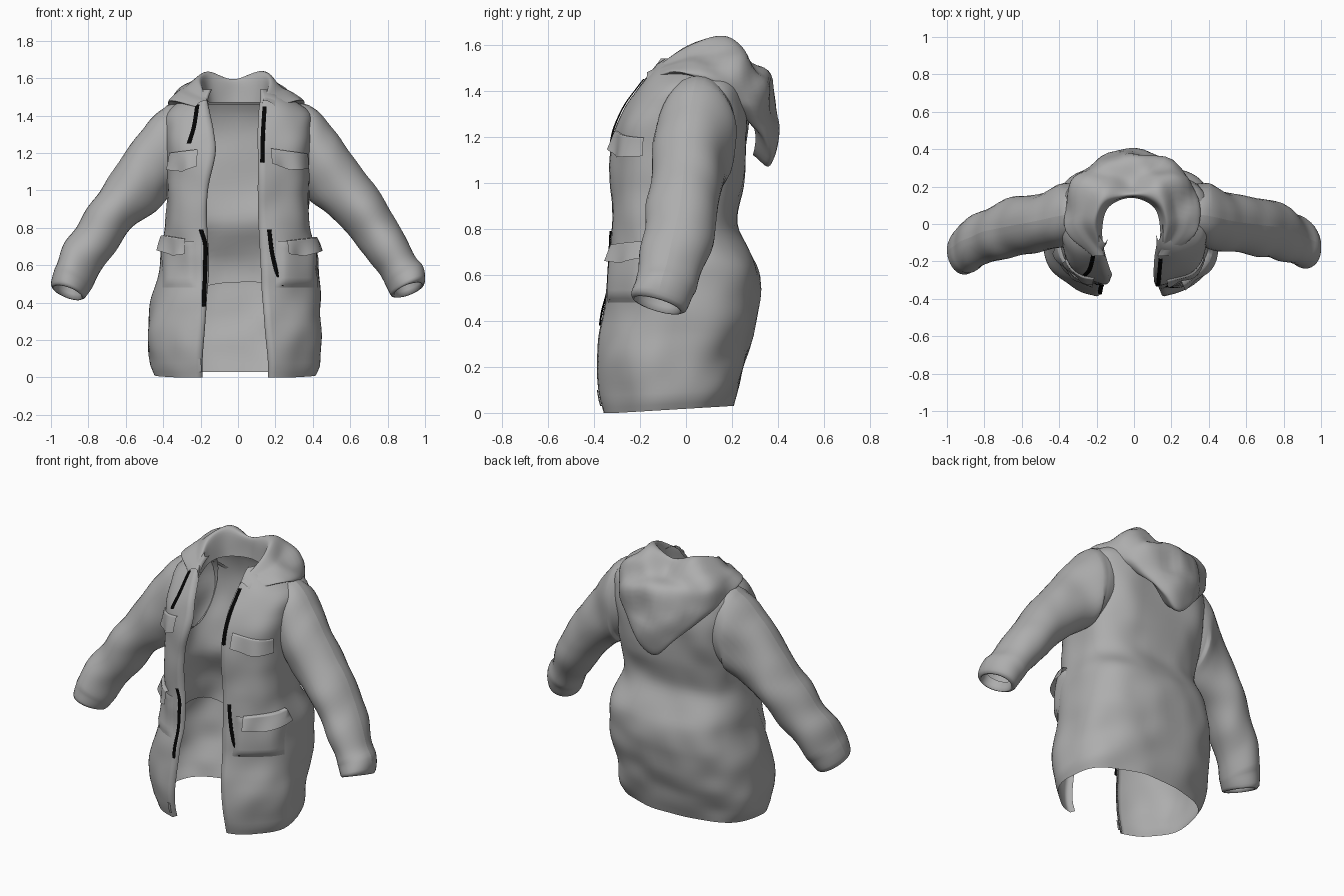
import bpy, math
from mathutils import Vector, noise

if "Cube" in bpy.data.objects:
    bpy.data.objects.remove(bpy.data.objects["Cube"])


def material(name, v):
    m = bpy.data.materials.new(name)
    m.diffuse_color = (v, v, v, 1)
    m.use_nodes = True
    m.node_tree.nodes["Principled BSDF"].inputs["Base Color"].default_value = m.diffuse_color
    return m


GREY = material("grey cloth", 0.42)
BLACK = material("black cord", 0.001)


def interp(rows, t):
    """Smooth curve through rows of (key, a, b, ...)."""
    t = min(max(t, rows[0][0]), rows[-1][0])
    i = 0
    while i < len(rows) - 2 and t > rows[i + 1][0]:
        i += 1

    def slope(j, k):
        a, b = rows[max(j - 1, 0)], rows[min(j + 1, len(rows) - 1)]
        return (b[k] - a[k]) / (b[0] - a[0])

    p, q = rows[i], rows[i + 1]
    h = q[0] - p[0]
    s = (t - p[0]) / h
    out = []
    for k in range(1, len(p)):
        out.append((2*s**3 - 3*s*s + 1) * p[k] + (s**3 - 2*s*s + s) * h * slope(i, k)
                   + (3*s*s - 2*s**3) * q[k] + (s**3 - s*s) * h * slope(i + 1, k))
    return out


def sheet(name, f, nu, nv, mat=GREY, flip=False):
    """Grid surface from f(u, v), both running 0 to 1."""
    verts = [f(i / nu, j / nv) for j in range(nv + 1) for i in range(nu + 1)]
    faces = []
    for j in range(nv):
        for i in range(nu):
            a = j * (nu + 1) + i
            q = (a, a + 1, a + nu + 2, a + nu + 1)
            faces.append(q[::-1] if flip else q)
    me = bpy.data.meshes.new(name)
    me.from_pydata(verts, [], faces)
    me.materials.append(mat)
    for p in me.polygons:
        p.use_smooth = True
    ob = bpy.data.objects.new(name, me)
    bpy.context.collection.objects.link(ob)
    return ob


def wrinkle(p, freq, amp):
    return noise.noise(Vector(p) * freq) * amp


# Coat body levels: height, centre x, half width, front y, back y, left edge, right edge
BODY = [
    (0.00, -.02, .43, -.385, .20, .20, .17),
    (0.06, -.02, .455, -.395, .215, .20, .17),
    (0.25, -.02, .465, -.41, .265, .19, .155),
    (0.42, -.01, .45, -.375, .31, .175, .14),
    (0.62, .01, .425, -.345, .315, .165, .13),
    (0.82, .00, .385, -.33, .22, .175, .12),
    (1.00, .00, .38, -.33, .25, .17, .115),
    (1.20, .00, .385, -.315, .27, .13, .115),
    (1.32, .00, .39, -.27, .265, .14, .115),
    (1.42, .00, .38, -.205, .24, .16, .12),
    (1.49, -.01, .28, -.16, .20, .17, .13),
    (1.54, -.02, .175, -.14, .155, .15, .13),
]
# Roundness of the section: height, front, back
ROUND = [(0, .95, .78), (.4, .9, .75), (.8, .75, .7), (1.1, .66, .56), (1.4, .7, .56), (1.54, .75, .75)]


def edge_angle(dist, w, z):
    return math.pi - math.asin(min(max(dist / w, .02), .99) ** (1 / interp(ROUND, z)[0]))


def body_point(z, ang, off=0.0):
    xc, w, yf, yb, _, _ = interp(BODY, z)
    s, c = math.sin(ang), math.cos(ang)
    pw = interp(ROUND, z)[0 if c < 0 else 1]
    sx = math.copysign(abs(s) ** pw, s)
    sy = math.copysign(abs(c) ** pw, c)
    yc, d = (yf + yb) / 2, (yb - yf) / 2
    out = Vector((s / w, c / d, 0)).normalized()
    p = Vector((xc + w * sx, yc + d * sy, z))
    return p + out * (off + wrinkle((p.x, p.y, z), 6, .016))


def front_point(x, z, off):
    xc, w = interp(BODY, z)[:2]
    a = edge_angle(abs(x - xc), w, z)
    return body_point(z, a if x > xc else -a, off)


def body(u, v):
    z = v * 1.54
    xc, w, _, _, el, er = interp(BODY, z)
    al, ar = edge_angle(el + xc, w, z), edge_angle(er - xc, w, z)
    # outermost columns turn inward as the front facing
    t = min(max((u - .012) / .976, 0), 1)
    p = body_point(z, -al + (al + ar) * t)
    if u < .01 or u > .99:
        p.y += .03
        p.x += .01 if u < .5 else -.01
    # back hem hangs a little higher
    p.z += .03 * max(0, (p.y + .3) / .5) * max(0, 1 - v * 6)
    return p


sheet("coat_body", body, 80, 60, flip=True)


# Lining inside the back, with a pointed lower edge
def lining(u, v):
    low = .46 + .05 * abs(math.sin(u * 9)) * (1 - v)
    return body_point(low + (1.46 - low) * v, (u - .5) * 3.6, -.022 - .02 * (1 - v) ** 3)


sheet("lining", lining, 36, 30)

# Sleeve rings: step, outer x z, inner x z, centre y, half depth
SLEEVE = [
    (0, .25, 1.465, .33, 1.0, .06, .15),
    (1, .39, 1.45, .385, .95, .045, .172),
    (2, .53, 1.30, .44, .90, .015, .16),
    (3, .67, 1.10, .55, .81, -.005, .16),
    (4, .80, .91, .64, .70, -.025, .15),
    (5, .90, .76, .73, .58, -.06, .145),
    (6, .965, .63, .78, .50, -.09, .14),
    (6.3, .985, .595, .79, .485, -.10, .13),
    (7, 1.0, .515, .825, .445, -.12, .115),
    (7.3, .985, .495, .835, .445, -.125, .10),
    (7.6, .97, .56, .83, .50, -.115, .09),
]


def sleeve(side):
    def f(u, v):
        t = v * 7.6
        ox, oz, ix, iz, yc, hd = interp(SLEEVE, t)
        a = (u % 1) * 2 * math.pi
        c = math.cos(a)
        y = hd * math.sin(a)
        x = (ox + ix) / 2 + (ox - ix) / 2 * c
        z = (oz + iz) / 2 + (oz - iz) / 2 * c
        far = max(0, min(1, (t - 2) / 4))
        z -= y * .28 * max(0, min(1, (t - 5) / 2))
        if side < 0:
            yc -= .03 * far
            z -= .015 * far
        n = wrinkle((x * side, y * .6, z), 6, .02 if 1 < t < 7 else 0)
        return (side * min(1, x + n * c * .7), yc + y + n * math.sin(a), z + n * c * .7)
    return f


for side, label in ((1, "left"), (-1, "right")):
    sheet(label + "_sleeve", sleeve(side), 32, 50, flip=side > 0)

# Hood and collar: each row runs from centre back round to the front edge
HOOD = [
    [(0, .14, 1.47), (.12, .09, 1.47), (.155, -.03, 1.47), (.14, -.17, 1.43)],
    [(0, .16, 1.60), (.14, .12, 1.63), (.19, .00, 1.59), (.145, -.17, 1.47)],
    [(0, .24, 1.53), (.17, .23, 1.58), (.26, .02, 1.55), (.16, -.17, 1.48)],
    [(0, .35, 1.48), (.29, .25, 1.49), (.31, .00, 1.52), (.19, -.17, 1.47)],
    [(0, .40, 1.26), (.29, .27, 1.36), (.36, -.01, 1.48), (.21, -.17, 1.45)],
    [(0, .37, 1.08), (.18, .31, 1.23), (.34, .03, 1.46), (.20, -.16, 1.44)],
    [(0, .29, 1.12), (.16, .285, 1.26), (.31, .08, 1.44), (.19, -.15, 1.44)],
]


def hood(u, v):
    rows = []
    for j, r in enumerate(HOOD):
        pts = [(-k, -r[k][0], *r[k][1:]) for k in (3, 2, 1)] + [(k, *r[k]) for k in range(4)]
        rows.append((j, *interp(pts, u * 6 - 3)))
    p = Vector(interp(rows, v * 6))
    n = wrinkle(p, 8, .04 * math.sin(math.pi * u) * math.sin(math.pi * v))
    p += Vector((p.x, .2, .25)).normalized() * n
    p.x -= .015
    return p


sheet("hood", hood, 48, 48)


# Pockets follow the front of the body
def pocket(name, x0, x1, z0, z1, depth):
    def f(u, v):
        rim = min(1, 6 * min(u, 1 - u, v * 1.2, (1 - v) * 1.2 + .1))
        return front_point(x0 + (x1 - x0) * u, z0 + (z1 - z0) * v, .003 + depth * rim)
    sheet(name, f, 14, 14)


def flap(name, x0, x1, z0, z1, base, lift, tilt):
    def f(u, v):
        # pointed lower edge, curling away from the cloth
        zb = z0 - .02 * (1 - abs(2 * u - 1))
        z = zb + (z1 - zb) * min(v, .9) / .9 + tilt * (u - .5)
        curl = base + lift * (1 - v) * (.7 + .3 * math.cos(u * 9))
        return front_point(x0 + (x1 - x0) * u, z, curl if v < .95 else -.005)
    sheet(name, f, 16, 12)


pocket("left_lower_pocket", .20, .42, .48, .73, .02)
pocket("right_lower_pocket", -.40, -.22, .48, .73, .012)
flap("left_lower_flap", .25, .42, .67, .74, .026, .025, .02)
flap("right_lower_flap", -.39, -.27, .67, .75, .018, .025, -.02)
flap("left_chest_flap", .175, .365, 1.13, 1.21, .008, .025, -.03)
flap("right_chest_flap", -.36, -.215, 1.12, 1.21, .008, .025, .02)


# Hanging cords: flat bands laid on the cloth
def cord(name, pts):
    path = [(i, *p) for i, p in enumerate(pts)]

    def f(u, v):
        x, z = interp(path, v * (len(pts) - 1))
        return front_point(x + (u - .5) * .022, z, .005 + .006 * math.sin(math.pi * u))
    sheet(name, f, 4, 20, BLACK)


cord("right_upper_cord", [(-.26, 1.25), (-.235, 1.34), (-.215, 1.46)])
cord("left_upper_cord", [(.128, 1.15), (.132, 1.30), (.142, 1.45)])
cord("right_lower_cord", [(-.18, .38), (-.175, .58), (-.172, .70), (-.195, .79)])
cord("left_lower_cord", [(.235, .49), (.20, .58), (.178, .68), (.165, .79)])

# Zip end at the hem
sheet("zip_end", lambda u, v: front_point(-.215 + .02 * u, .03 + .07 * v, .006), 2, 3)
